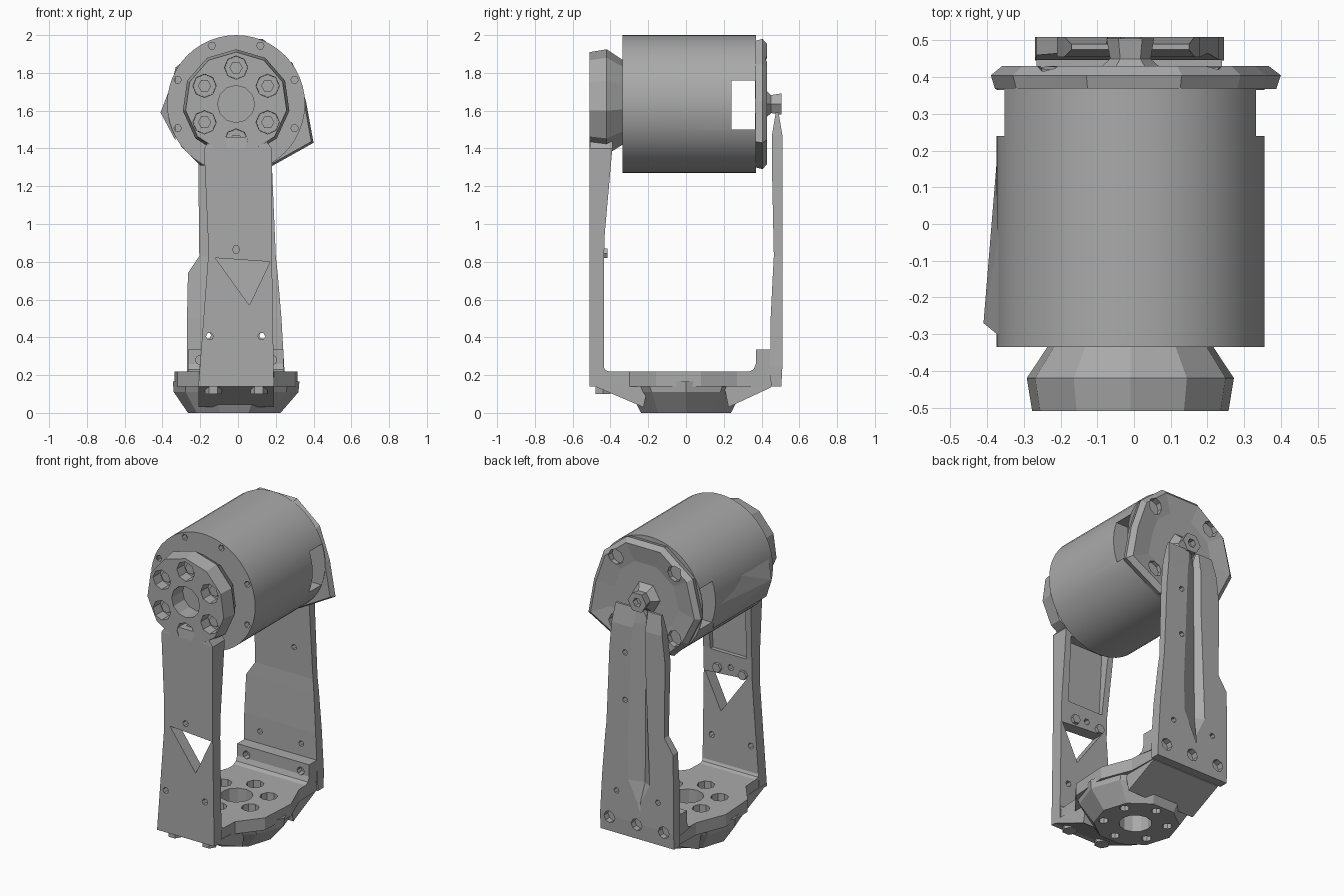
import bpy, bmesh
from math import sin, cos, pi, radians
from mathutils import Vector

if "Cube" in bpy.data.objects:
    bpy.data.objects.remove(bpy.data.objects["Cube"])

grey = bpy.data.materials.new("plain grey")
grey.use_nodes = True
grey.diffuse_color = (0.4, 0.4, 0.4, 1)
grey.node_tree.nodes["Principled BSDF"].inputs["Base Color"].default_value = (0.4, 0.4, 0.4, 1)

CX, CZ = -0.01, 1.635   # motor axis


def loft(bm, rings):
    """Closed solid through rings that have equal point counts."""
    vs = [[bm.verts.new(p) for p in ring] for ring in rings]
    n = len(vs[0])
    faces = [bm.faces.new(vs[0]), bm.faces.new(vs[-1])]
    for a, b in zip(vs, vs[1:]):
        for i in range(n):
            j = (i + 1) % n
            faces.append(bm.faces.new((a[i], a[j], b[j], b[i])))
    bmesh.ops.recalc_face_normals(bm, faces=faces)


def circle_y(x, z, r, y, n, turn=0.0):
    return [(x + r * cos(2 * pi * i / n + turn), y, z + r * sin(2 * pi * i / n + turn)) for i in range(n)]


def circle_z(x, y, rx, ry, z, n, turn=0.0):
    return [(x + rx * cos(2 * pi * i / n + turn), y + ry * sin(2 * pi * i / n + turn), z) for i in range(n)]


def lathe_y(bm, x, z, profile, n, turn=0.0):
    loft(bm, [circle_y(x, z, r, y, n, turn) for r, y in profile])


def lathe_z(bm, x, y, profile, n, turn=0.0):
    loft(bm, [circle_z(x, y, r, r, z, n, turn) for r, z in profile])


def bars(bm, stations):
    """Rectangular bar through (z, x0, x1, y0, y1) stations."""
    loft(bm, [[(x0, y0, z), (x1, y0, z), (x1, y1, z), (x0, y1, z)] for z, x0, x1, y0, y1 in stations])


def polar(cx, cy, r, n, turn=0.0):
    return [(cx + r * cos(2 * pi * i / n + turn), cy + r * sin(2 * pi * i / n + turn)) for i in range(n)]


def finish(name, bm, cut=None, smooth=False):
    """Turn a bmesh into an object, subtracting the cutter bmesh."""
    def to_object(label, b):
        me = bpy.data.meshes.new(label)
        b.to_mesh(me)
        b.free()
        ob = bpy.data.objects.new(label, me)
        bpy.context.scene.collection.objects.link(ob)
        return ob
    ob = to_object(name, bm)
    if cut:
        cutter = to_object(name + "_cutter", cut)
        cutter.hide_render = True
        mod = ob.modifiers.new("holes", "BOOLEAN")
        mod.operation, mod.solver, mod.object = "DIFFERENCE", "EXACT", cutter
        dg = bpy.context.evaluated_depsgraph_get()
        mesh = bpy.data.meshes.new_from_object(ob.evaluated_get(dg))
        ob.modifiers.clear()
        ob.data = mesh
        bpy.data.objects.remove(cutter)
    ob.data.materials.clear()
    ob.data.materials.append(grey)
    if smooth:
        bpy.ops.object.select_all(action="DESELECT")
        ob.select_set(True)
        bpy.context.view_layer.objects.active = ob
        bpy.ops.object.shade_smooth_by_angle(angle=radians(30))
    return ob


# motor can with side window and rim screw holes
bm, cut = bmesh.new(), bmesh.new()
lathe_y(bm, CX, CZ, [(0.365, -0.335), (0.365, 0.37)], 48)
bars(cut, [(1.5, -0.6, 0.6, 0.24, 0.365), (1.76, -0.6, 0.6, 0.24, 0.365)])
for x, z in polar(CX, CZ, 0.335, 8, pi / 8):
    lathe_y(cut, x, z, [(0.02, -0.4), (0.02, -0.3)], 6)
finish("motor_can", bm, cut, smooth=True)

# shallow ridge on the side of the can
bm = bmesh.new()
pts = [(-0.33, y, z) for y in (-0.335, 0.2) for z in (1.44, 1.8)] + [(-0.41, -0.27, 1.59), (-0.37, 0.22, 1.6)]
bmesh.ops.convex_hull(bm, input=[bm.verts.new(p) for p in pts])
finish("can_ridge", bm)

# output hub with bolt circle
bm, cut = bmesh.new(), bmesh.new()
lathe_y(bm, CX, CZ + 0.005, [(0.27, -0.51), (0.285, -0.42), (0.225, -0.33)], 11, pi / 2)
lathe_y(cut, CX, CZ, [(0.098, -0.6), (0.098, -0.4)], 12)
bolts = polar(CX, CZ, 0.193, 6, pi / 2)
for x, z in bolts:
    lathe_y(cut, x, z, [(0.064, -0.6), (0.06, -0.44)], 8)
finish("output_hub", bm, cut)
bm = bmesh.new()
for x, z in bolts:
    lathe_y(bm, x, z, [(0.035, -0.43), (0.035, -0.465)], 6)
finish("hub_bolts", bm)

# rear cover with irregular rim
rim = [(0.4, 1.43), (0.36, 1.65), (0.29, 1.85), (0.13, 1.98), (-0.13, 1.98), (-0.33, 1.83),
       (-0.39, 1.59), (-0.3, 1.41), (-0.2, 1.31), (0.15, 1.29)]


def rim_ring(y, s):
    return [(CX + (x - CX) * s, y, CZ + (z - CZ) * s) for x, z in rim]


bm, cut = bmesh.new(), bmesh.new()
loft(bm, [rim_ring(0.368, 0.97), rim_ring(0.405, 1), rim_ring(0.43, 0.92), rim_ring(0.412, 0.6)])
for x, z in polar(CX, CZ, 0.29, 4, pi / 4):
    lathe_y(cut, x, z, [(0.05, 0.39), (0.05, 0.5)], 8)
finish("rear_cover", bm, cut)
bm, cut = bmesh.new(), bmesh.new()
lathe_y(bm, CX, CZ, [(0.1, 0.41), (0.055, 0.45), (0.065, 0.505)], 6)
lathe_y(cut, CX, CZ, [(0.028, 0.47), (0.028, 0.6)], 6)
finish("rear_pivot", bm, cut)

# front arm with triangular opening and screw holes
bm, cut = bmesh.new(), bmesh.new()
bars(bm, [(0.14, -0.21, 0.19, -0.51, -0.435), (0.8, -0.16, 0.18, -0.51, -0.435),
          (0.95, -0.16, 0.18, -0.51, -0.43), (1.4, -0.18, 0.18, -0.51, -0.39),
          (1.46, -0.14, 0.13, -0.505, -0.39)])
tri = [(-0.12, 0.82), (0.17, 0.8), (0.06, 0.57)]
loft(cut, [[(x, y, z) for x, z in tri] for y in (-0.6, -0.35)])
for x, z in ((-0.15, 0.405), (0.125, 0.405), (CX, 0.865)):
    lathe_y(cut, x, z, [(0.02, -0.6), (0.02, -0.35)], 6)
# channel down the inner side of the upper arm
bars(cut, [(0.95, -0.12, 0.13, -0.455, -0.3), (1.36, -0.14, 0.14, -0.455, -0.3)])
finish("front_arm", bm, cut)
bm = bmesh.new()
for x in (-0.1, 0.08):
    lathe_y(bm, x, 0.845, [(0.03, -0.45), (0.03, -0.415)], 6)
finish("arm_nuts", bm)

# rear arm with grooved back
bm, cut = bmesh.new(), bmesh.new()
bars(bm, [(0.14, -0.27, 0.245, 0.45, 0.505), (0.24, -0.27, 0.245, 0.445, 0.51),
          (0.5, -0.27, 0.23, 0.448, 0.51), (0.74, -0.265, 0.21, 0.46, 0.51),
          (0.83, -0.205, 0.2, 0.465, 0.51), (1.3, -0.21, 0.18, 0.455, 0.51),
          (1.47, -0.19, 0.165, 0.455, 0.51), (1.59, -0.17, 0.15, 0.475, 0.49)])
loft(cut, [[(-0.02 - w, 0.52, z), (-0.02 + w, 0.52, z), (-0.05, d, z)]
           for z, w, d in ((0.32, 0.01, 0.5), (0.5, 0.1, 0.48), (1.5, 0.06, 0.47), (1.62, 0.08, 0.46))])
for x in (-0.2, CX, 0.18):
    lathe_y(cut, x, 0.23, [(0.038, 0.47), (0.038, 0.6)], 8)
for x, z in ((-0.16, 0.41), (0.13, 0.41), (0.07, 1.0), (0.07, 1.3)):
    lathe_y(cut, x, z, [(0.018, 0.4), (0.018, 0.6)], 6)
finish("rear_arm", bm, cut)

# base plate, bulging around the lower hub
half = [(0.19, -0.51), (0.2, -0.3), (0.31, -0.16), (0.325, 0.08), (0.25, 0.27), (0.245, 0.45)]
outline = [(x + CX, y) for x, y in half] + [(CX - x, y) for x, y in reversed(half)]
bm, cut = bmesh.new(), bmesh.new()
loft(bm, [[(x, y, z) for x, y in outline] for z in (0.14, 0.218)])


def base_holes(b):
    lathe_z(b, CX, 0, [(0.095, -0.1), (0.095, 0.4)], 12)
    for x, y in polar(CX, 0, 0.185, 6, pi / 6):
        lathe_z(b, x, y, [(0.03, -0.1), (0.03, 0.12), (0.052, 0.13), (0.052, 0.4)], 8)


base_holes(cut)
finish("base_plate", bm, cut)

# lower mounting hub
bm, cut = bmesh.new(), bmesh.new()
loft(bm, [circle_z(CX - 0.01, 0, 0.245, 0.25, 0, 10), circle_z(CX, 0, 0.33, 0.31, 0.11, 10),
          circle_z(CX, 0, 0.335, 0.34, 0.165, 10)])
base_holes(cut)
finish("base_hub", bm, cut)

# sloped ribs running from the hub to the arms
bm = bmesh.new()
for s, w, e, d in ((-1, 0.2, 0.505, 0.15), (1, 0.24, 0.45, 0.135)):
    side = [(0.2, 0.15), (0.225, 0.03), (e, d), (e, 0.16)]
    loft(bm, [[(x, s * y, z) for y, z in side] for x in (CX - w, CX + w)])
finish("base_ribs", bm)

# lip behind the plate, and the inner corner fillets
bm, cut = bmesh.new(), bmesh.new()
lip = [(0.45, 0.2), (0.45, 0.335), (0.37, 0.335), (0.37, 0.26), (0.358, 0.23), (0.33, 0.216)]
loft(bm, [[(x, y, z) for y, z in lip] for x in (-0.265, 0.24)])
for x in (-0.2, 0.18):
    lathe_y(cut, x, 0.28, [(0.025, 0.3), (0.025, 0.41)], 8)
finish("rear_lip", bm, cut)
bm = bmesh.new()
corner = [(-0.44, 0.21), (-0.44, 0.25), (-0.426, 0.226), (-0.4, 0.216)]
loft(bm, [[(x, y, z) for y, z in corner] for x in (-0.205, 0.185)])
finish("front_fillet", bm)

# small screw heads under the front edge
bm = bmesh.new()
for x in (-0.13, 0.11):
    lathe_z(bm, x, -0.44, [(0.045, 0.1), (0.045, 0.16)], 6)
finish("base_screws", bm)
